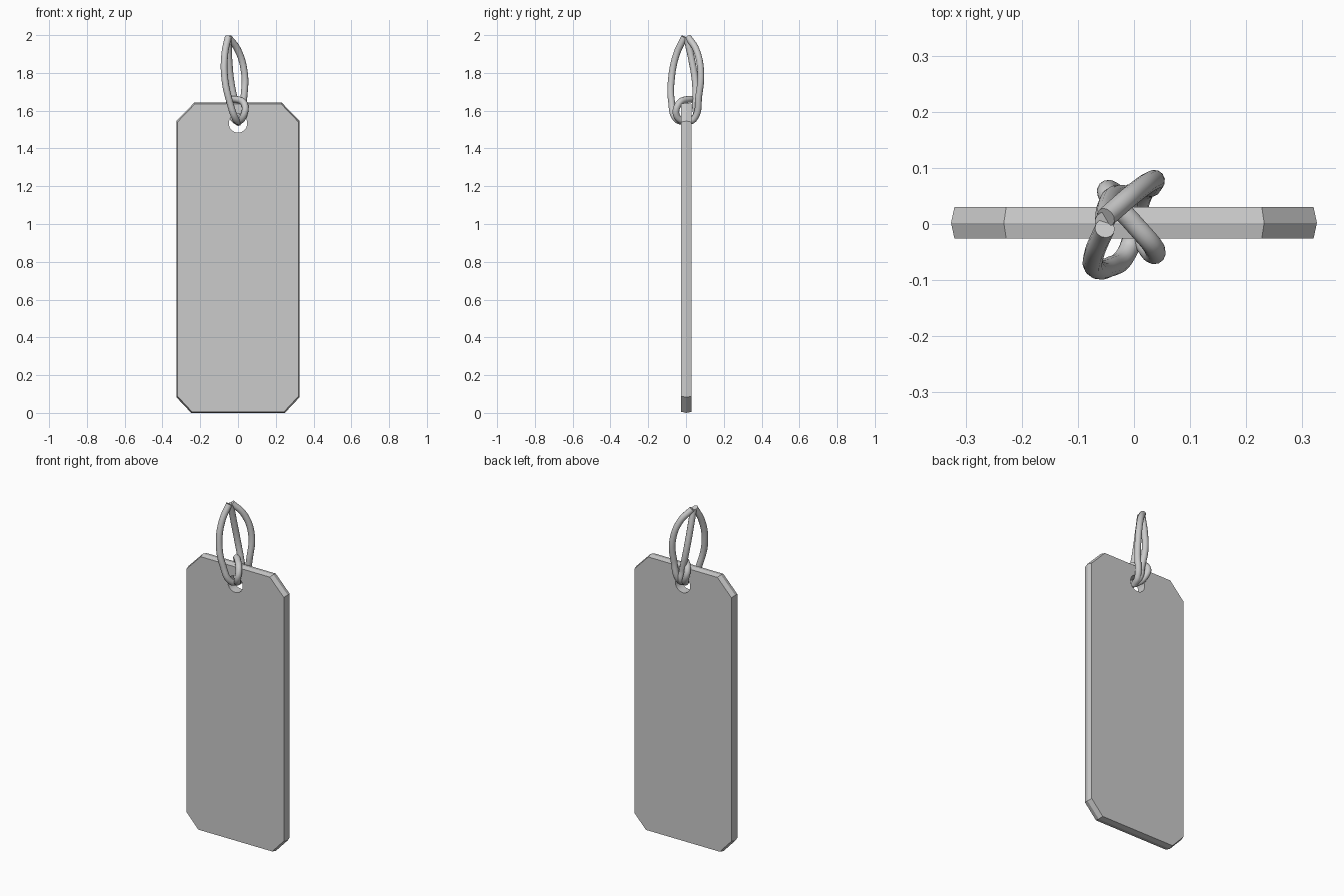
import bpy, bmesh, math

if "Cube" in bpy.data.objects:
    bpy.data.objects.remove(bpy.data.objects["Cube"])

# Plate: chamfered outline lofted through three rings, giving a ridged rim
half = [(0.248, 0.0), (0.326, 0.083), (0.326, 1.545), (0.232, 1.642)]
outline = half + [(-x, z) for x, z in reversed(half)]
bm = bmesh.new()
rings = []
for y, inset in ((-0.026, 0.006), (0.002, 0.0), (0.03, 0.006)):
    sx, sz = 1 - inset / 0.326, 1 - inset / 0.821
    rings.append([bm.verts.new((x * sx, y, 0.821 + (z - 0.821) * sz)) for x, z in outline])
n = len(outline)
for a, b in zip(rings, rings[1:]):
    for i in range(n):
        j = (i + 1) % n
        bm.faces.new((a[i], a[j], b[j], b[i]))
bm.faces.new(rings[0])
bm.faces.new(rings[-1][::-1])
bmesh.ops.recalc_face_normals(bm, faces=bm.faces)
mesh = bpy.data.meshes.new("plate")
bm.to_mesh(mesh)
bm.free()
plate = bpy.data.objects.new("plate", mesh)
bpy.context.collection.objects.link(plate)

# Hole for the cord
bpy.ops.mesh.primitive_cylinder_add(vertices=32, radius=0.049, depth=0.3,
                                    location=(0, 0, 1.533), rotation=(math.pi / 2, 0, 0))
cutter = bpy.context.object
cutter.name = "hole_cutter"
cutter.hide_render = True
mod = plate.modifiers.new("hole", 'BOOLEAN')
mod.object = cutter
mod.solver = 'EXACT'
bpy.context.view_layer.objects.active = plate
bpy.ops.object.modifier_apply(modifier=mod.name)
bpy.data.objects.remove(cutter)
bpy.ops.object.select_all(action='DESELECT')
plate.select_set(True)
bpy.ops.object.shade_smooth_by_angle(angle=math.radians(15))


def cord(name, points, closed=False):
    """Smooth round cord; each point is x, y, z."""
    cu = bpy.data.curves.new(name, 'CURVE')
    cu.dimensions = '3D'
    cu.bevel_depth = 0.018
    cu.bevel_resolution = 4
    cu.resolution_u = 10
    cu.use_fill_caps = True
    sp = cu.splines.new('BEZIER')
    sp.bezier_points.add(len(points) - 1)
    for bp, p in zip(sp.bezier_points, points):
        bp.co = p
        bp.handle_left_type = bp.handle_right_type = 'AUTO'
    sp.use_cyclic_u = closed
    ob = bpy.data.objects.new(name, cu)
    bpy.context.collection.objects.link(ob)
    return ob


# Hitch passing through the hole and over the top edge
cord("cord_hitch", [(0, 0, 1.545), (0.028, -0.048, 1.57), (0.036, -0.043, 1.63), (0, 0, 1.658),
                    (-0.045, 0.05, 1.645), (-0.03, 0.05, 1.57)], True)
# Strands meeting at the top
cord("cord_front_strand", [(-0.052, -0.008, 1.99), (-0.07, -0.05, 1.9), (-0.07, -0.077, 1.77),
                           (-0.045, -0.077, 1.65), (-0.012, -0.05, 1.555), (0.005, 0, 1.54)])
cord("cord_back_strand", [(-0.05, 0.012, 1.988), (0.0, 0.055, 1.92), (0.034, 0.078, 1.8),
                          (0.032, 0.068, 1.68), (0.012, 0.045, 1.56), (0, 0, 1.535)])
cord("cord_inner_strand", [(-0.052, 0.004, 1.985), (-0.048, 0.03, 1.87), (-0.035, 0.05, 1.74),
                           (-0.012, 0.05, 1.63), (0.0, 0.045, 1.56), (0, 0, 1.545)])
